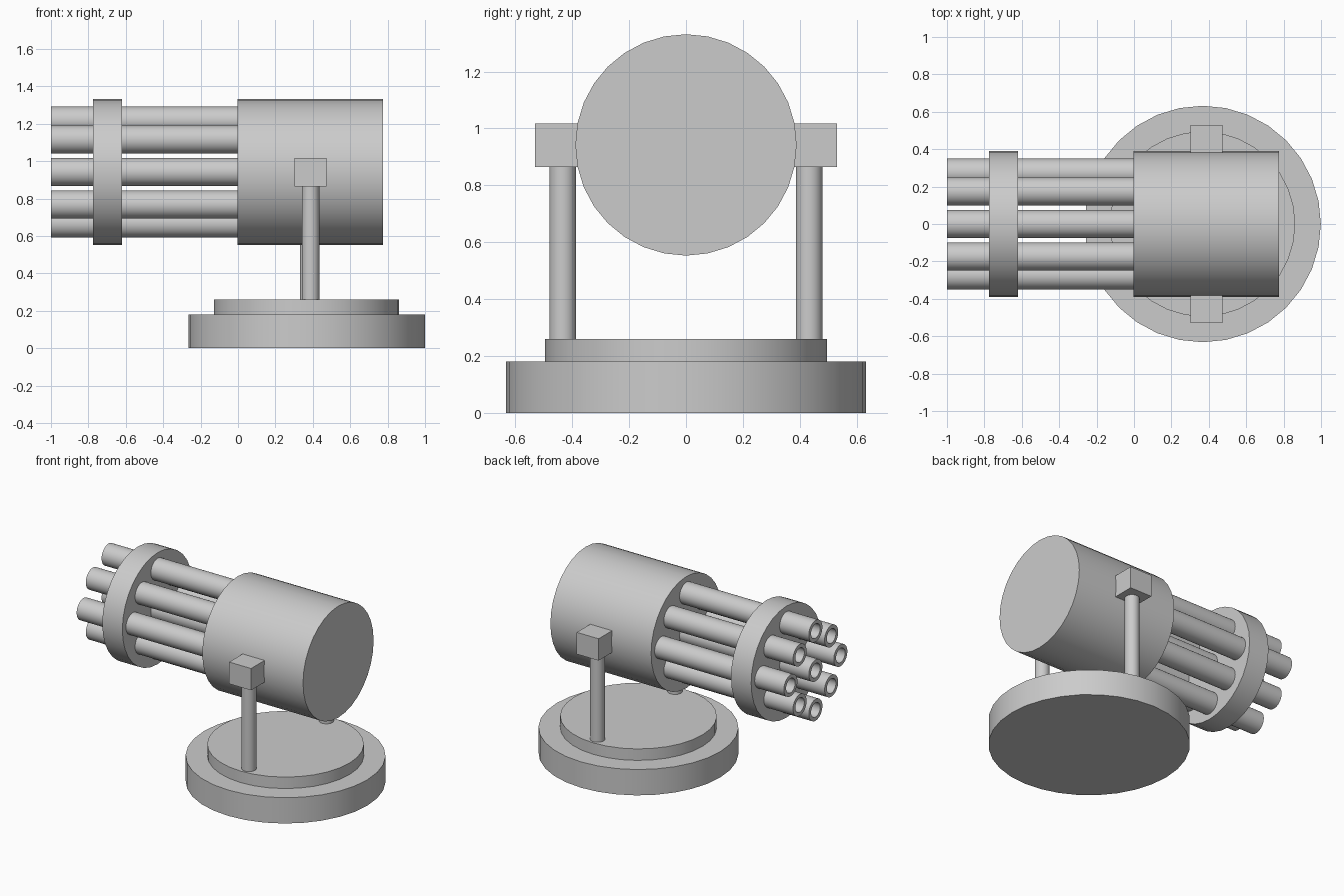
import bpy, bmesh
from math import pi, cos, sin

if "Cube" in bpy.data.objects:
    bpy.data.objects.remove(bpy.data.objects["Cube"])

AXIS_Z = 0.942   # height of the barrel axis
PIVOT_X = 0.387  # middle of the drum


def finish(name, bm):
    bmesh.ops.recalc_face_normals(bm, faces=bm.faces)
    mesh = bpy.data.meshes.new(name)
    bm.to_mesh(mesh)
    bm.free()
    ob = bpy.data.objects.new(name, mesh)
    bpy.context.collection.objects.link(ob)
    bpy.ops.object.select_all(action='DESELECT')
    ob.select_set(True)
    bpy.context.view_layer.objects.active = ob
    bpy.ops.object.shade_smooth_by_angle(angle=pi / 6)
    return ob


def cylinder(name, axis, start, length, radius, inner=0.0, sides=32):
    """Solid rod, or a tube when inner > 0, along 'X' or 'Z' from start."""
    bm = bmesh.new()

    def ring(r, d):
        pts = []
        for i in range(sides):
            a = 2 * pi * i / sides
            u, v = r * cos(a), r * sin(a)
            off = (d, u, v) if axis == 'X' else (u, v, d)
            pts.append(bm.verts.new([s + o for s, o in zip(start, off)]))
        return pts

    def bridge(a, b):
        for i in range(sides):
            j = (i + 1) % sides
            bm.faces.new((a[i], a[j], b[j], b[i]))

    o0, o1 = ring(radius, 0), ring(radius, length)
    bridge(o0, o1)
    if inner:
        i0, i1 = ring(inner, 0), ring(inner, length)
        bridge(i0, i1)
        bridge(o0, i0)
        bridge(o1, i1)
    else:
        bm.faces.new(o0)
        bm.faces.new(o1)
    return finish(name, bm)


def box(name, lo, hi):
    bm = bmesh.new()
    bmesh.ops.create_cube(bm, size=1)
    for v in bm.verts:
        v.co = [(a + b) / 2 + c * (b - a) for a, b, c in zip(lo, hi, v.co)]
    return finish(name, bm)


# Stepped round base
cylinder("base_disc", 'Z', (0.367, 0, 0), 0.18, 0.632)
cylinder("base_turntable", 'Z', (0.367, 0, 0.18), 0.08, 0.495)

# Support posts and pivot blocks on both sides
for side, sy, px in (("front", -1, 0.388), ("back", 1, 0.379)):
    cylinder(side + "_post", 'Z', (px, sy * 0.433, 0.26), 0.62, 0.047)
    y0, y1 = sorted((sy * 0.34, sy * 0.53))
    box(side + "_pivot_block", (0.303, y0, 0.865), (0.472, y1, 1.017))

# Main drum and the clamp plate near the muzzles
cylinder("drum", 'X', (-0.003, 0, AXIS_Z), 0.777, 0.389)
cylinder("barrel_clamp", 'X', (-0.775, 0, AXIS_Z), 0.155, 0.389)

# Hollow barrels: a centre one, four on the axes, four on the diagonals
offsets = [(0, 0)]
offsets += [(0.275, 0), (-0.275, 0), (0, 0.275), (0, -0.275)]
offsets += [(sy * 0.174, sz * 0.174) for sy in (1, -1) for sz in (1, -1)]
for n, (y, z) in enumerate(offsets):
    cylinder(f"barrel_{n + 1}", 'X', (-1, y, AXIS_Z + z), 1.02, 0.075, 0.05)
